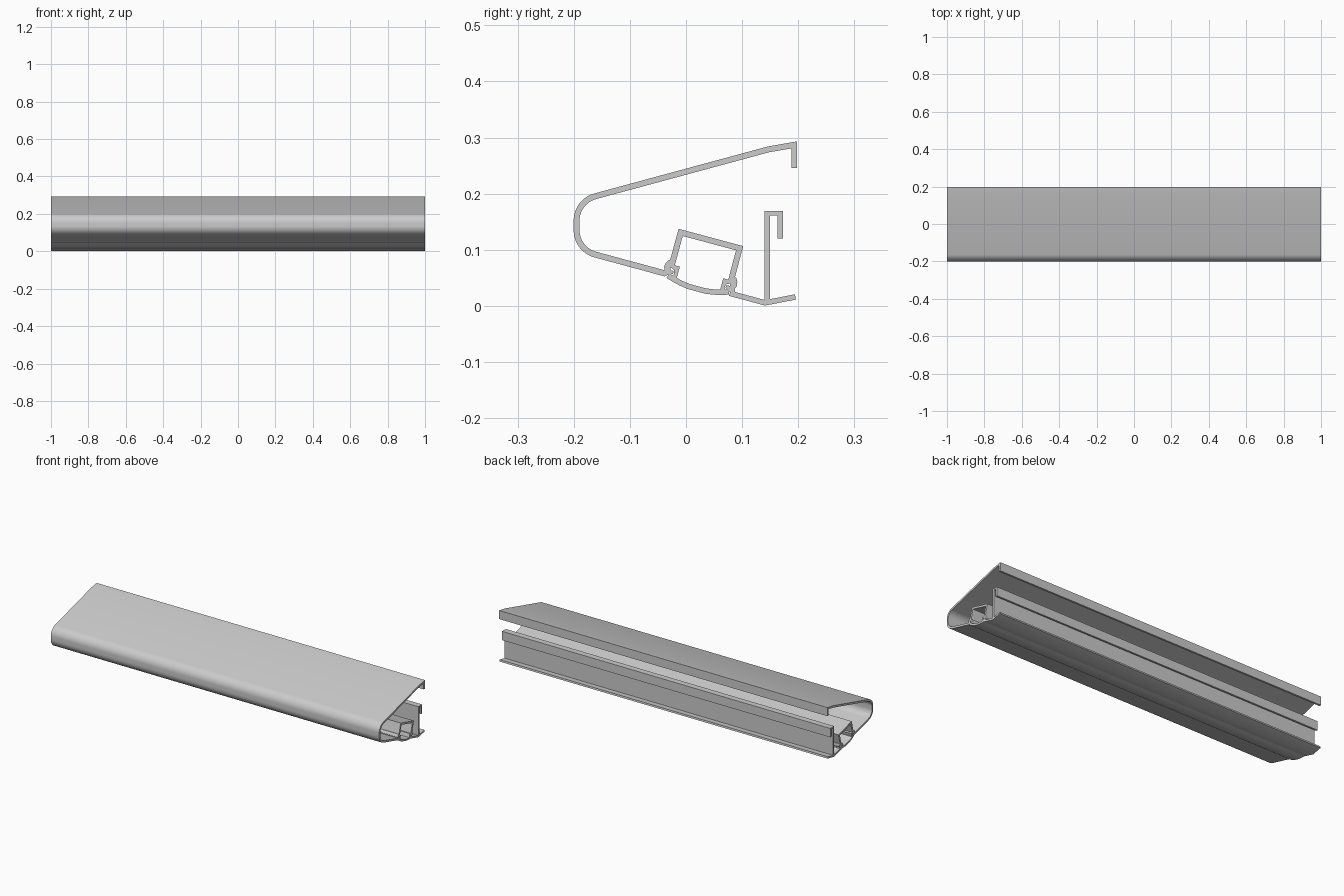
import bpy, bmesh, math
from mathutils import Vector as V

if "Cube" in bpy.data.objects:
    bpy.data.objects.remove(bpy.data.objects["Cube"])

HALF = 1.0  # half length along x
MID = V((0.0255, 0.0515))  # symmetry point of the tilted channel
C, S = math.cos(math.radians(15)), math.sin(math.radians(15))


def mirror(pts):
    """Reflect across the axis of the channel, tilted by 15 degrees."""
    n = V((C, -S))
    return [V(p) - 2 * (V(p) - MID).dot(n) * n for p in pts]


def arc(cy, cz, r, a0, a1, n=12):
    angs = [math.radians(a0 + (a1 - a0) * i / n) for i in range(n + 1)]
    return [(cy + r * math.cos(a), cz + r * math.sin(a)) for a in angs]


def stroke(path, t):
    """Give an open centreline a constant thickness with mitred corners."""
    p = [V(q) for q in path]
    left, right = [], []
    for i, q in enumerate(p):
        d = [(p[j + 1] - p[j]).normalized() for j in (i - 1, i) if 0 <= j < len(p) - 1]
        n = [V((-e.y, e.x)) for e in d]
        m = (n[0] + n[-1]).normalized()
        m *= t / 2 / m.dot(n[0])
        left.append(q + m)
        right.append(q - m)
    return left + right[::-1]


def extrude(name, outline):
    bm = bmesh.new()
    f = bm.faces.new([bm.verts.new((-HALF, p[0], p[1])) for p in outline])
    ret = bmesh.ops.extrude_face_region(bm, geom=[f], use_keep_orig=True)
    moved = [v for v in ret["geom"] if isinstance(v, bmesh.types.BMVert)]
    bmesh.ops.translate(bm, verts=moved, vec=(2 * HALF, 0, 0))
    bmesh.ops.recalc_face_normals(bm, faces=bm.faces)
    caps = [g for g in bm.faces if len(g.verts) > 4]
    bmesh.ops.triangulate(bm, faces=caps)
    me = bpy.data.meshes.new(name)
    bm.to_mesh(me)
    bm.free()
    ob = bpy.data.objects.new(name, me)
    bpy.context.collection.objects.link(ob)
    bpy.ops.object.select_all(action='DESELECT')
    ob.select_set(True)
    bpy.context.view_layer.objects.active = ob
    bpy.ops.object.shade_smooth_by_angle(angle=math.radians(30))


# Outer shell: rear lip, sloped top, rounded nose, sloped underside
shell = [(0.193, 0.246), (0.193, 0.287), (0.147, 0.279)]
shell += arc(-0.15, 0.152, 0.045, 105, 180)
shell += arc(-0.15, 0.135, 0.045, 180, 255)
shell += [(-0.036, 0.0575)]
extrude("outer_shell", stroke(shell, 0.0105))

# Tilted channel above the cover
side = [(-0.0255, 0.072), (-0.0095, 0.131)]
extrude("inner_channel", stroke(side + mirror(side)[::-1], 0.0105))

# Rounded sockets and the cover's snap hooks, mirrored left and right
socket = [(-0.021, 0.083), (-0.031, 0.082), (-0.036, 0.077), (-0.039, 0.070),
          (-0.038, 0.064), (-0.042, 0.059), (-0.038, 0.053), (-0.030, 0.056),
          (-0.023, 0.057), (-0.022, 0.062), (-0.028, 0.064), (-0.027, 0.069),
          (-0.020, 0.073)]
hook = [(-0.028, 0.069), (-0.0265, 0.074), (-0.011, 0.070), (-0.017, 0.048),
        (-0.027, 0.051), (-0.021, 0.057), (-0.021, 0.064)]
for label, fn in (("front", list), ("rear", mirror)):
    extrude(label + "_socket", fn(socket))
    extrude(label + "_snap_hook", fn(hook))

# Curved cover strip
half = [(-0.032, 0.054), (-0.022, 0.0475), (-0.009, 0.0405), (0.005, 0.0345)]
extrude("curved_cover", stroke(half + mirror(half)[::-1], 0.0095))

# Underside strip with upturned tail
extrude("underside_tail", stroke([(0.078, 0.0225), (0.141, 0.0055), (0.195, 0.016)], 0.0095))

# Upright wall with hooked top
wall = [(0.140, 0.006), (0.150, 0.008), (0.150, 0.161), (0.163, 0.161),
        (0.163, 0.120), (0.173, 0.120), (0.173, 0.169), (0.140, 0.169)]
extrude("upright_wall", wall)
